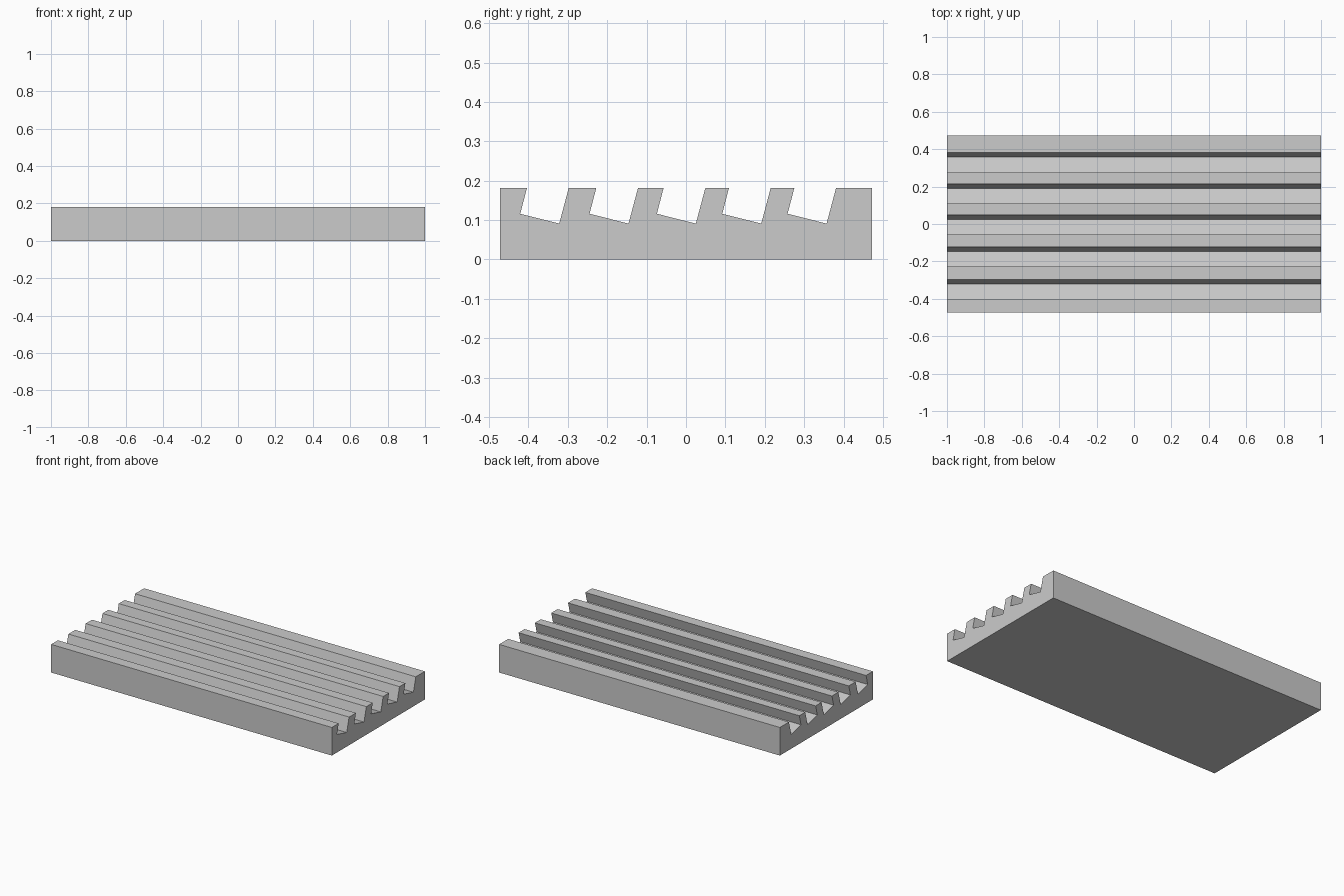
import bpy
import bmesh
from mathutils import Vector

cube = bpy.data.objects.get("Cube")
if cube:
    bpy.data.objects.remove(cube, do_unlink=True)

HALF_LENGTH, HALF_DEPTH, HEIGHT = 1.0, 0.473, 0.181

grey = bpy.data.materials.new("plain grey")
grey.use_nodes = True
colour = (0.6, 0.6, 0.6, 1)
grey.diffuse_color = colour
grey.node_tree.nodes["Principled BSDF"].inputs["Base Color"].default_value = colour

# One slanted groove: (y offset from its upper front edge, z)
groove = [(0, HEIGHT), (-0.017, 0.116), (0.082, 0.091), (0.106, HEIGHT)]
groove_starts = [-0.404, -0.228, -0.057, 0.109, 0.275]

# Side profile of the slab with grooves cut along its top
profile = [(-HALF_DEPTH, 0), (-HALF_DEPTH, HEIGHT)]
for start in groove_starts:
    profile += [(start + y, z) for y, z in groove]
profile += [(HALF_DEPTH, HEIGHT), (HALF_DEPTH, 0)]

# Extrude the profile along the full length
bm = bmesh.new()
end = bm.faces.new([bm.verts.new((-HALF_LENGTH, y, z)) for y, z in profile])
extruded = bmesh.ops.extrude_face_region(bm, geom=[end], use_keep_orig=True)
moved = [g for g in extruded["geom"] if isinstance(g, bmesh.types.BMVert)]
bmesh.ops.translate(bm, verts=moved, vec=Vector((2 * HALF_LENGTH, 0, 0)))
bmesh.ops.recalc_face_normals(bm, faces=bm.faces)

mesh = bpy.data.meshes.new("grooved_slab")
bm.to_mesh(mesh)
bm.free()
mesh.materials.append(grey)
slab = bpy.data.objects.new("grooved_slab", mesh)
bpy.context.collection.objects.link(slab)
